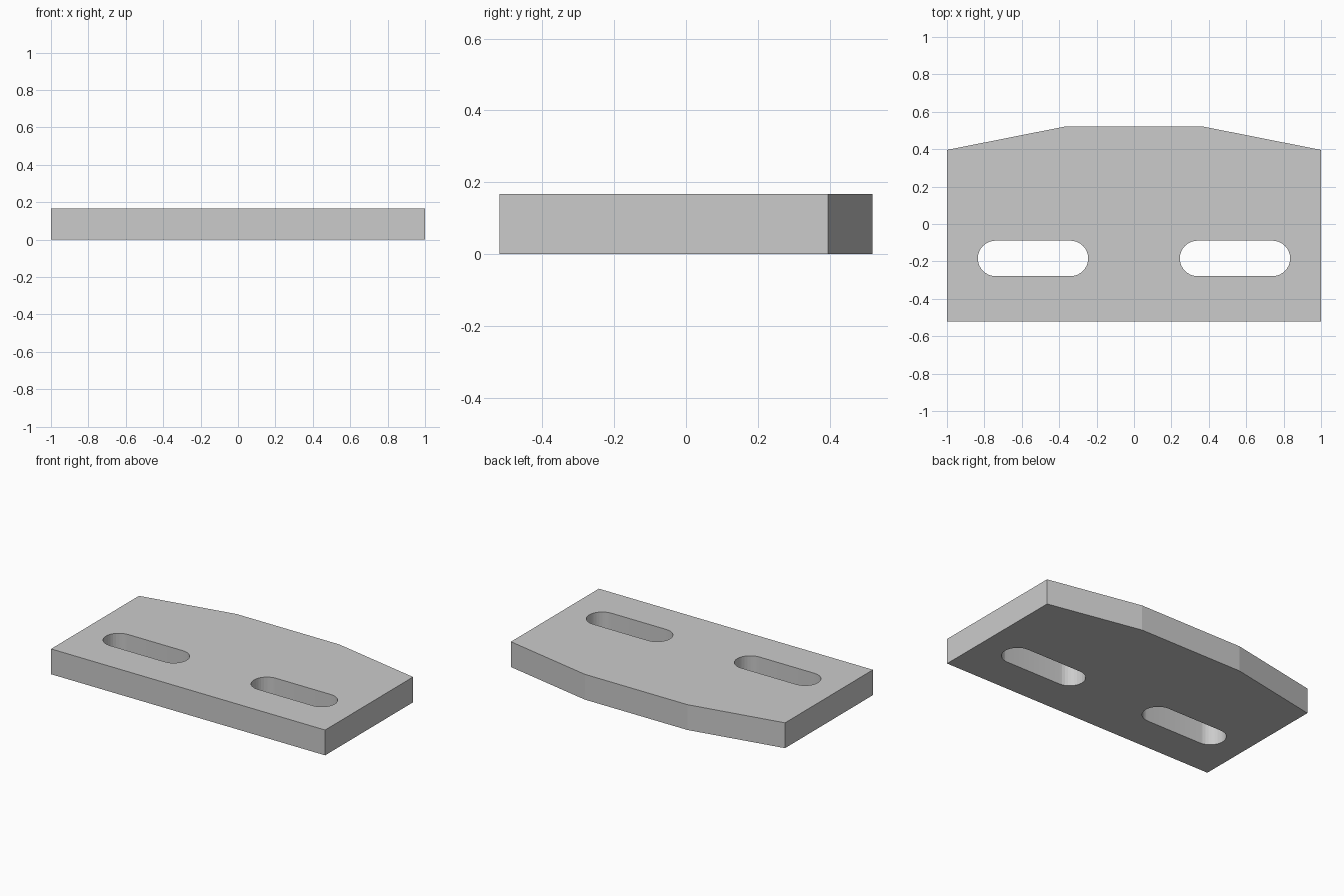
import bpy, bmesh, math
from mathutils import Vector

cube = bpy.data.objects.get("Cube")
if cube:
    bpy.data.objects.remove(cube, do_unlink=True)

THICKNESS = 0.167
HALF_DEPTH = 0.52
SHOULDER_Y = 0.396
CROWN_X = 0.374
SLOT_Y = -0.184
SLOT_RADIUS = 0.095
SLOT_CENTRE_X = 0.54
SLOT_HALF_RUN = 0.2
ARC_STEPS = 16


def make_material(name, value):
    mat = bpy.data.materials.new(name)
    mat.use_nodes = True
    colour = (value, value, value, 1)
    mat.diffuse_color = colour
    mat.node_tree.nodes["Principled BSDF"].inputs["Base Color"].default_value = colour
    return mat


def slot_outline(cx):
    """Rounded slot: two half circles joined by straight sides."""
    points = []
    for side in (1, -1):
        for i in range(ARC_STEPS + 1):
            a = math.pi * (i / ARC_STEPS - 0.5)
            points.append((cx + side * (SLOT_HALF_RUN + SLOT_RADIUS * math.cos(a)),
                           SLOT_Y + side * SLOT_RADIUS * math.sin(a)))
    return points


def add_loop(bm, points):
    verts = [bm.verts.new((x, y, 0)) for x, y in points]
    return [bm.edges.new((v, verts[i - 1])) for i, v in enumerate(verts)]


# Plate outline with a straight front edge and a chamfered back edge
right_half = [(1, -HALF_DEPTH), (1, SHOULDER_Y), (CROWN_X, HALF_DEPTH)]
outline = right_half + [(-x, y) for x, y in reversed(right_half)]

bm = bmesh.new()
edges = add_loop(bm, outline)
for side in (-1, 1):
    edges += add_loop(bm, slot_outline(side * SLOT_CENTRE_X))

# Fill around the slots and give the plate its thickness
bmesh.ops.triangle_fill(bm, edges=edges, use_beauty=True, use_dissolve=False,
                        normal=Vector((0, 0, 1)))
result = bmesh.ops.extrude_face_region(bm, geom=bm.faces[:], use_keep_orig=True)
top = [g for g in result["geom"] if isinstance(g, bmesh.types.BMVert)]
bmesh.ops.translate(bm, verts=top, vec=(0, 0, THICKNESS))
bmesh.ops.recalc_face_normals(bm, faces=bm.faces[:])

mesh = bpy.data.meshes.new("slotted_plate")
bm.to_mesh(mesh)
bm.free()
plate = bpy.data.objects.new("slotted_plate", mesh)
bpy.context.collection.objects.link(plate)
mesh.materials.append(make_material("plain_grey", 0.6))

# Smooth slot ends, crisp edges elsewhere
bpy.ops.object.select_all(action='DESELECT')
plate.select_set(True)
bpy.context.view_layer.objects.active = plate
bpy.ops.object.shade_smooth_by_angle(angle=math.radians(10))
